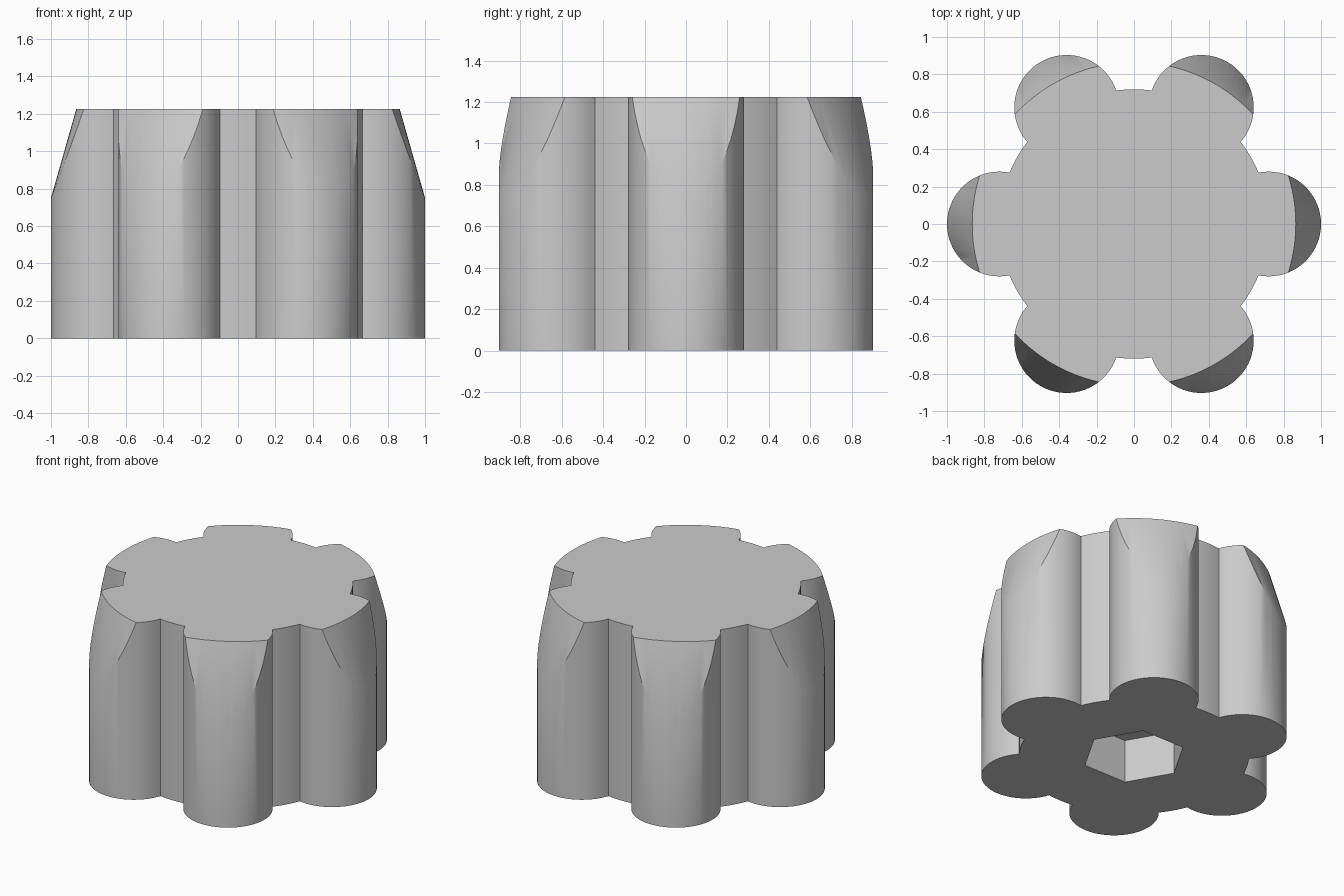
import bpy, bmesh
from math import asin, atan2, cos, sin, pi, radians
from mathutils import Vector

cube = bpy.data.objects.get("Cube")
if cube:
    bpy.data.objects.remove(cube, do_unlink=True)

HEIGHT = 1.225
CORE_R = 0.72        # round body, also the distance to each lobe centre
LOBE_R = 0.28
LOBES = 6
SOCKET_R = 0.326     # hexagon corner radius
SOCKET_DEPTH = 0.30

# Plain grey plastic
grey = bpy.data.materials.new("grey plastic")
grey.use_nodes = True
colour = (0.6, 0.6, 0.6, 1)
grey.diffuse_color = colour
grey.node_tree.nodes["Principled BSDF"].inputs["Base Color"].default_value = colour


def polar(r, a):
    return Vector((r * cos(a), r * sin(a)))


def make_object(name, bm):
    mesh = bpy.data.meshes.new(name)
    bmesh.ops.recalc_face_normals(bm, faces=bm.faces)
    bm.to_mesh(mesh)
    bm.free()
    mesh.materials.append(grey)
    obj = bpy.data.objects.new(name, mesh)
    bpy.context.collection.objects.link(obj)
    return obj


def loft(name, rings):
    """Closed solid from (outline, z) rings with equal point counts."""
    bm = bmesh.new()
    loops = [[bm.verts.new((p.x, p.y, z)) for p in outline] for outline, z in rings]
    for low, high in zip(loops, loops[1:]):
        for i in range(len(low)):
            j = (i + 1) % len(low)
            bm.faces.new((low[i], low[j], high[j], high[i]))
    bm.faces.new(loops[0][::-1])
    bm.faces.new(loops[-1])
    return make_object(name, bm)


def polygon(r, sides):
    return [polar(r, 2 * pi * i / sides) for i in range(sides)]


def cut(target, cutter, operation):
    mod = target.modifiers.new(operation.title(), 'BOOLEAN')
    mod.operation = operation
    mod.solver = 'EXACT'
    mod.object = cutter
    bpy.context.view_layer.objects.active = target
    bpy.ops.object.modifier_apply(modifier=mod.name)
    bpy.data.objects.remove(cutter, do_unlink=True)


# Lobed outline: each lobe arc followed by the body arc of the valley
meet = 2 * asin(LOBE_R / (2 * CORE_R))
corner = polar(CORE_R, meet) - Vector((CORE_R, 0))
sweep = atan2(corner.y, corner.x)
step = 2 * pi / LOBES
ARC, VALLEY = 36, 6
outline = []
for k in range(LOBES):
    axis = k * step
    centre = polar(CORE_R, axis)
    for i in range(ARC + 1):
        outline.append(centre + polar(LOBE_R, axis - sweep + 2 * sweep * i / ARC))
    for i in range(1, VALLEY):
        outline.append(polar(CORE_R, axis + meet + (step - 2 * meet) * i / VALLEY))

knob = loft("knob", [(outline, 0), (outline, HEIGHT)])

# Conical taper over the upper ends of the lobes
def taper_radius(z):
    return 1.0 - (z - 0.75) * 0.135 / (HEIGHT - 0.75)


envelope = loft("taper_cutter", [(polygon(taper_radius(z), 144), z) for z in (-0.2, 1.4)])
cut(knob, envelope, 'INTERSECT')

# Hexagonal socket in the underside
hexagon = polygon(SOCKET_R, 6)
socket = loft("socket_cutter", [(hexagon, -0.2), (hexagon, SOCKET_DEPTH)])
cut(knob, socket, 'DIFFERENCE')

# Smooth round walls with crisp rims and valleys
for obj in bpy.context.selected_objects:
    obj.select_set(False)
knob.select_set(True)
bpy.context.view_layer.objects.active = knob
bpy.ops.object.shade_smooth_by_angle(angle=radians(30))
